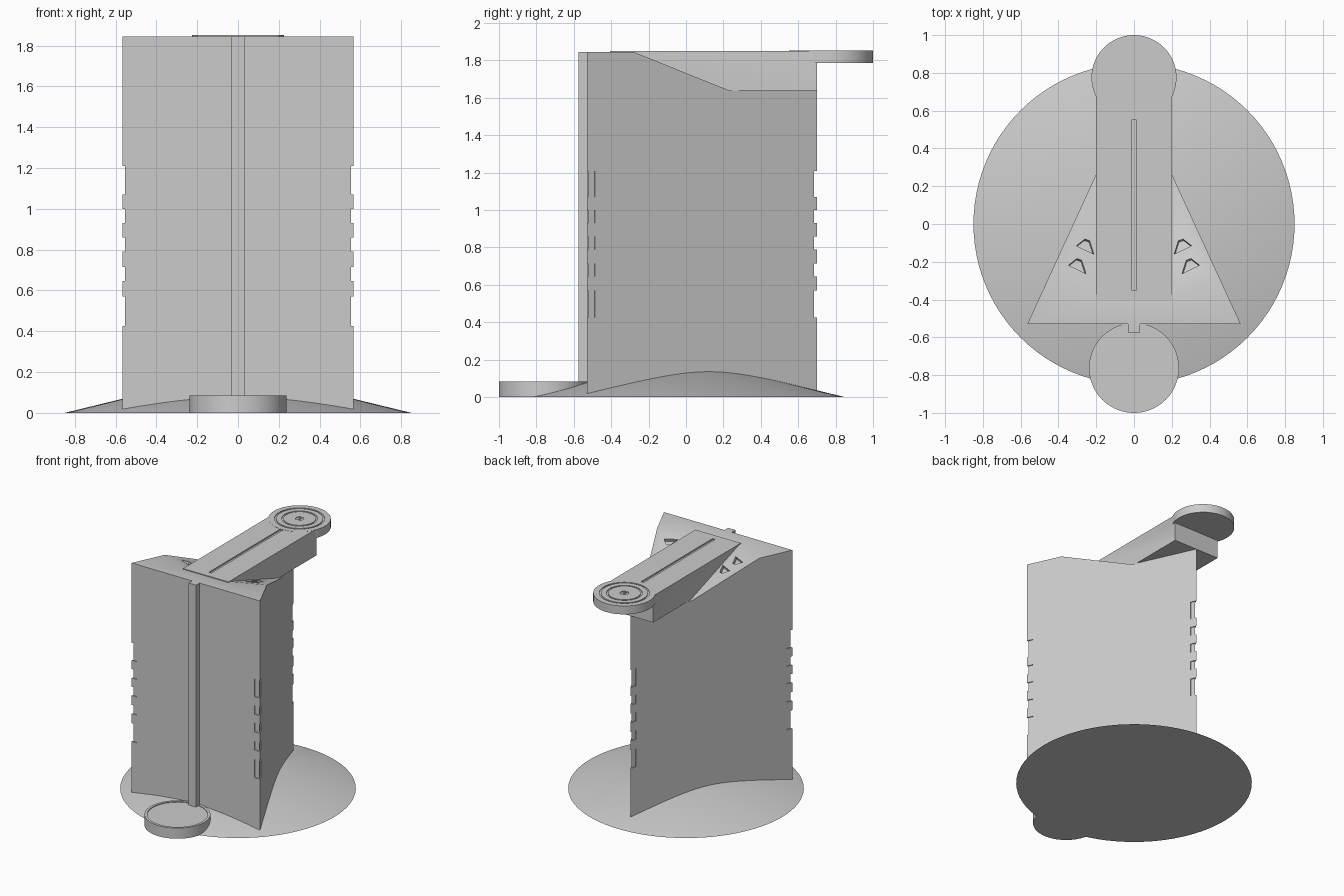
import bpy, bmesh, math
from mathutils import Vector

cube = bpy.data.objects.get("Cube")
if cube:
    bpy.data.objects.remove(cube)

grey = bpy.data.materials.new("light_grey")
grey.use_nodes = True
grey.diffuse_color = (0.6, 0.6, 0.6, 1)
grey.node_tree.nodes["Principled BSDF"].inputs["Base Color"].default_value = (0.6, 0.6, 0.6, 1)


def prism(bm, points, offset):
    """Closed solid swept from a polygon along an offset."""
    low = [bm.verts.new(p) for p in points]
    high = [bm.verts.new(Vector(p) + Vector(offset)) for p in points]
    bm.faces.new(low[::-1])
    bm.faces.new(high)
    for i in range(len(low)):
        j = (i + 1) % len(low)
        bm.faces.new((low[i], low[j], high[j], high[i]))


def box(bm, x, y0, y1, z0, z1):
    prism(bm, [(-x, y0, z0), (x, y0, z0), (x, y1, z0), (-x, y1, z0)], (0, 0, z1 - z0))


def lathe(bm, profile, y, closed=False, steps=64):
    """Turn a profile of (radius, height) about a vertical axis at (0, y)."""
    rings = []
    for i in range(steps):
        a = math.tau * i / steps
        rings.append([bm.verts.new((r * math.cos(a), y + r * math.sin(a), z)) for r, z in profile])
    count = len(profile)
    for i in range(steps):
        a, b = rings[i], rings[(i + 1) % steps]
        for k in range(count if closed else count - 1):
            m = (k + 1) % count
            bm.faces.new((a[k], b[k], b[m], a[m]))
    bmesh.ops.remove_doubles(bm, verts=bm.verts, dist=1e-5)


def finish(name, bm):
    bmesh.ops.dissolve_degenerate(bm, dist=1e-6, edges=bm.edges)
    bmesh.ops.recalc_face_normals(bm, faces=bm.faces)
    mesh = bpy.data.meshes.new(name)
    bm.to_mesh(mesh)
    bm.free()
    mesh.materials.append(grey)
    obj = bpy.data.objects.new(name, mesh)
    bpy.context.collection.objects.link(obj)
    return obj


def combine(target, tool, operation):
    """Apply a boolean and drop the tool object."""
    mod = target.modifiers.new("boolean", 'BOOLEAN')
    mod.operation, mod.solver, mod.object = operation, 'EXACT', tool
    select(target)
    bpy.ops.object.modifier_apply(modifier=mod.name)
    bpy.data.objects.remove(tool)


def select(obj):
    bpy.ops.object.select_all(action='DESELECT')
    obj.select_set(True)
    bpy.context.view_layer.objects.active = obj


def smooth(obj):
    select(obj)
    bpy.ops.object.shade_smooth_by_angle(angle=math.radians(30))


# Base mound
bm = bmesh.new()
lathe(bm, [(0, 0), (0.85, 0), (0, 0.207)], 0, steps=96)
smooth(finish("base_mound", bm))

# Triangular tower with a folded, inward sloping roof
HALF, FRONT, BACK, TOP, LOW = 0.565, -0.53, 0.7, 1.845, 1.64


def wall_x(y):
    return HALF * (BACK - y) / (BACK - FRONT)


crest = Vector((wall_x(-0.28), -0.28, TOP))
inner = Vector((0.2, -0.38, TOP))
foot = Vector((wall_x(0.23), 0.23, LOW))
bm = bmesh.new()
back_top, back_low = bm.verts.new((0, BACK, LOW)), bm.verts.new((0, BACK, 0))
sides = []
for s in (1, -1):
    pts = [(HALF, FRONT, 0), (HALF, FRONT, TOP), crest, inner, foot]
    low, corner, cr, inn, ft = [bm.verts.new((s * p[0], p[1], p[2])) for p in pts]
    bm.faces.new((low, corner, cr, ft, back_top, back_low))
    bm.faces.new((cr, ft, inn))
    sides.append((low, corner, cr, inn, ft))
(l1, c1, r1, i1, f1), (l2, c2, r2, i2, f2) = sides
for face in ((l1, c1, c2, l2), (c1, r1, i1, i2, r2, c2), (i1, f1, f2, i2),
             (f1, back_top, f2), (l1, l2, back_low)):
    bm.faces.new(face)
tower = finish("tower", bm)

# Shallow windows wrapping around the three corners
bm = bmesh.new()
corners = [Vector((HALF, FRONT, 0)), Vector((0, BACK, 0)), Vector((-HALF, FRONT, 0))]
centre = sum(corners, Vector()) / 3
length, depth = 0.048, 0.007
for i, p in enumerate(corners):
    u = (corners[i - 1] - p).normalized()
    v = (corners[(i + 1) % 3] - p).normalized()
    inward = []
    for d in (u, v):
        n = Vector((-d.y, d.x, 0))
        inward.append(n if n.dot(centre - p) > 0 else -n)
    nu, nv = [n * depth for n in inward]
    tip = (u + v) * depth / u.cross(v).length
    outline = [p + u * length - nu, p - tip, p + v * length - nv,
               p + v * length + nv, p + tip, p + u * length + nu]
    for z0, z1 in ((0.425, 0.57), (0.645, 0.715), (0.79, 0.86), (0.93, 1.0), (1.07, 1.21)):
        prism(bm, [q + Vector((0, 0, z0)) for q in outline], (0, 0, z1 - z0))
combine(tower, finish("window_cutter", bm), 'DIFFERENCE')

# Small skylights sunk into both roof slopes
bm = bmesh.new()
normal = (foot - crest).cross(inner - crest).normalized()
if normal.z < 0:
    normal = -normal
skylight = [(0.212, -0.16), (0.235, -0.088), (0.26, -0.08), (0.305, -0.115)]
for dx, dy in ((0, 0), (0.042, -0.103)):
    for s in (1, -1):
        n = Vector((s * normal.x, normal.y, normal.z))
        pts = []
        for x, y in skylight:
            x, y = x + dx, y + dy
            z = crest.z - (normal.x * (x - crest.x) + normal.y * (y - crest.y)) / normal.z
            pts.append(Vector((s * x, y, z)) - n * 0.025)
        prism(bm, pts, n * 0.05)
combine(tower, finish("skylight_cutter", bm), 'DIFFERENCE')
smooth(tower)

# Front mast
bm = bmesh.new()
box(bm, 0.032, -0.575, FRONT + 0.01, 0.02, TOP)
finish("front_mast", bm)

# Round front landing with a raised rim
bm = bmesh.new()
lathe(bm, [(0, 0), (0.238, 0), (0.238, 0.084), (0.218, 0.084), (0.218, 0.078), (0, 0.078)], -0.762)
smooth(finish("front_landing", bm))

# Roof arm reaching out to a round platform
HEAD_Y, DECK = 0.775, 1.852
bm = bmesh.new()
box(bm, 0.2, -0.405, BACK, LOW, DECK - 0.001)
arm = finish("roof_arm", bm)
bm = bmesh.new()
lathe(bm, [(0, 1.785), (0.225, 1.785), (0.225, DECK), (0, DECK)], HEAD_Y)
combine(arm, finish("platform", bm), 'UNION')

# Arm slot, platform rings and split centre hub
bm = bmesh.new()
box(bm, 0.012, -0.35, 0.55, DECK - 0.012, DECK + 0.02)
for radius in (0.123, 0.175):
    r0, r1, z0, z1 = radius - 0.006, radius + 0.006, DECK - 0.006, DECK + 0.02
    lathe(bm, [(r0, z0), (r1, z0), (r1, z1), (r0, z1)], HEAD_Y, closed=True)
for s in (1, -1):
    arc = [math.pi * (k / 12 - 0.5) for k in range(13)]
    prism(bm, [(s * (0.005 + 0.025 * math.cos(a)), HEAD_Y + 0.03 * math.sin(a), DECK - 0.006)
               for a in arc], (0, 0, 0.03))
combine(arm, finish("groove_cutter", bm), 'DIFFERENCE')
smooth(arm)
